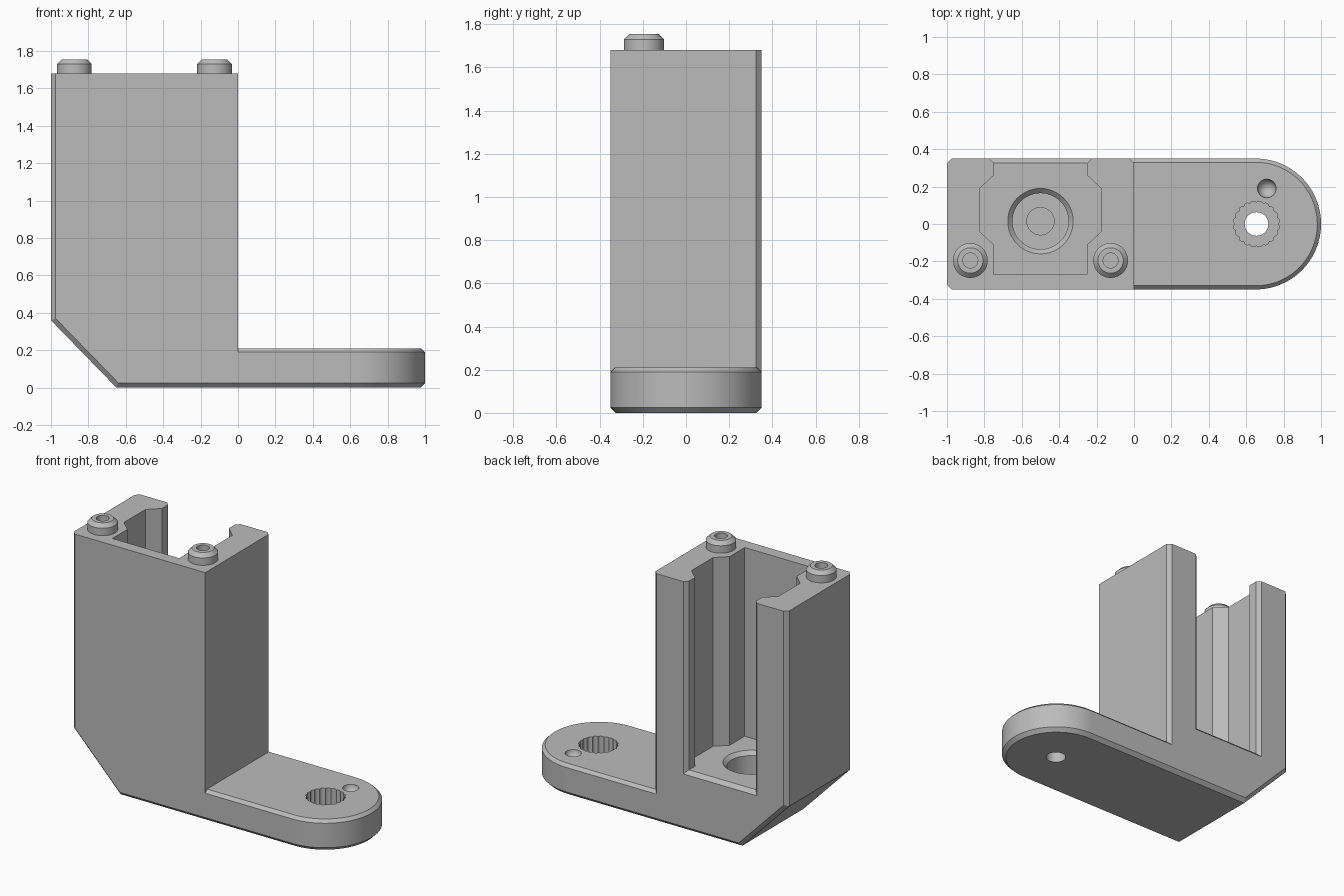
import bpy, bmesh
from math import sin, cos, pi, radians

if "Cube" in bpy.data.objects:
    bpy.data.objects.remove(bpy.data.objects["Cube"])

grey = bpy.data.materials.new("plain grey")
grey.use_nodes = True
colour = (0.5, 0.5, 0.5, 1)
grey.diffuse_color = colour
grey.node_tree.nodes["Principled BSDF"].inputs["Base Color"].default_value = colour


def loft(name, rings, bevel_rule=None, width=0.025):
    """Closed solid through matching rings of points, optionally chamfered."""
    bm = bmesh.new()
    rows = [[bm.verts.new(p) for p in ring] for ring in rings]
    n = len(rows[0])
    for a, b in zip(rows, rows[1:]):
        for i in range(n):
            j = (i + 1) % n
            bm.faces.new((a[i], a[j], b[j], b[i]))
    bm.faces.new(rows[0][::-1])
    bm.faces.new(rows[-1])
    bmesh.ops.recalc_face_normals(bm, faces=bm.faces)
    if bevel_rule:
        edges = [e for e in bm.edges if bevel_rule(e.verts[0].co, e.verts[1].co)]
        bmesh.ops.bevel(bm, geom=edges, offset=width, segments=1, affect='EDGES')
    mesh = bpy.data.meshes.new(name)
    bm.to_mesh(mesh)
    bm.free()
    mesh.materials.append(grey)
    obj = bpy.data.objects.new(name, mesh)
    bpy.context.collection.objects.link(obj)
    return obj


def turned(name, x, y, steps, sides=48):
    """Round solid from (height, radius) steps."""
    return loft(name, [[(x + r * cos(2 * pi * i / sides), y + r * sin(2 * pi * i / sides), z)
                        for i in range(sides)] for z, r in steps])


def combine(target, tool, operation='DIFFERENCE'):
    tool.hide_render = True
    mod = target.modifiers.new(tool.name, 'BOOLEAN')
    mod.operation, mod.solver, mod.object = operation, 'EXACT', tool
    bpy.context.view_layer.objects.active = target
    bpy.ops.object.modifier_apply(modifier=mod.name)
    bpy.data.objects.remove(tool)


# Tower: side profile with a sloped lower corner, chamfered outer edges
HALF, TOP = 0.35, 1.68
profile = [(-1, TOP), (-1, 0.36), (-0.65, 0), (0, 0), (0, TOP)]


def tower_edges(a, b):
    if abs(a.y - b.y) > 0.01:
        return False
    if a.x > -0.01 and b.x > -0.01:
        return a.y > 0
    return not (a.z > 1 and b.z > 1)


tower = loft("tower", [[(x, y, z) for x, z in profile] for y in (-HALF, HALF)], tower_edges)

# Pocket with side grooves, open to the back and the top
FLOOR = 0.405
half_plan = [(0.25, -0.27), (0.25, -0.11), (0.325, -0.04), (0.325, 0.19), (0.25, 0.26), (0.25, 0.4)]
plan = half_plan + [(-x, y) for x, y in reversed(half_plan)]
combine(tower, loft("pocket", [[(x - 0.5, y, z) for x, y in plan] for z in (FLOOR, 2)]))


# Chamfered lip around the back opening
def opening(y, grow):
    w = 0.25 + grow
    return [(-0.5 - w, y, FLOOR - grow), (-0.5 + w, y, FLOOR - grow), (-0.5 + w, y, 2), (-0.5 - w, y, 2)]


combine(tower, loft("lip", [opening(0.325, 0), opening(0.375, 0.05)]))

# Stepped bore in the pocket floor
combine(tower, turned("floor_bore", -0.5, 0.015,
                      [(0.12, 0.073), (0.2, 0.073), (0.2, 0.15), (0.38, 0.15), (0.43, 0.2)]))

# Two hollow locating posts on top
for x in (-0.875, -0.125):
    combine(tower, turned("post", x, -0.195, [(1.6, 0.093), (1.73, 0.093), (1.755, 0.068)]), 'UNION')
    combine(tower, turned("post_bore", x, -0.195, [(1.45, 0.04), (1.8, 0.04)], 32))


# Foot: rounded tongue with chamfered rims
def tongue(z, inset):
    r, steps = HALF - inset, 48
    arc = [(0.65 + r * cos(t), r * sin(t), z)
           for t in (pi * (i / steps - 0.5) for i in range(steps + 1))]
    return [(-0.04, -r, z)] + arc + [(-0.04, r, z)]


foot = loft("foot", [tongue(0, 0.025), tongue(0.025, 0), tongue(0.19, 0), tongue(0.21, 0.02)])


# Scalloped socket, through hole and round dimple
def scallops(z, lobes=20, fine=6):
    count = lobes * fine
    ring = []
    for i in range(count):
        r = 0.114 + 0.009 * abs(sin(pi * i / fine))
        t = 2 * pi * i / count
        ring.append((0.655 + r * cos(t), r * sin(t), z))
    return ring


combine(foot, loft("socket", [scallops(0.07), scallops(0.3)]))
combine(foot, turned("through_hole", 0.655, 0, [(-0.1, 0.063), (0.3, 0.063)]))
bowl = [(0.21 - 0.05 * cos(a), 0.05 * sin(a)) for a in (radians(d) for d in range(5, 91, 17))]
combine(foot, turned("dimple", 0.71, 0.19, bowl + [(0.3, 0.05)], 32))

# Smooth round walls, keep crisp edges
for obj in (tower, foot):
    bpy.ops.object.select_all(action='DESELECT')
    obj.select_set(True)
    bpy.context.view_layer.objects.active = obj
    bpy.ops.object.shade_smooth_by_angle(angle=radians(25))
